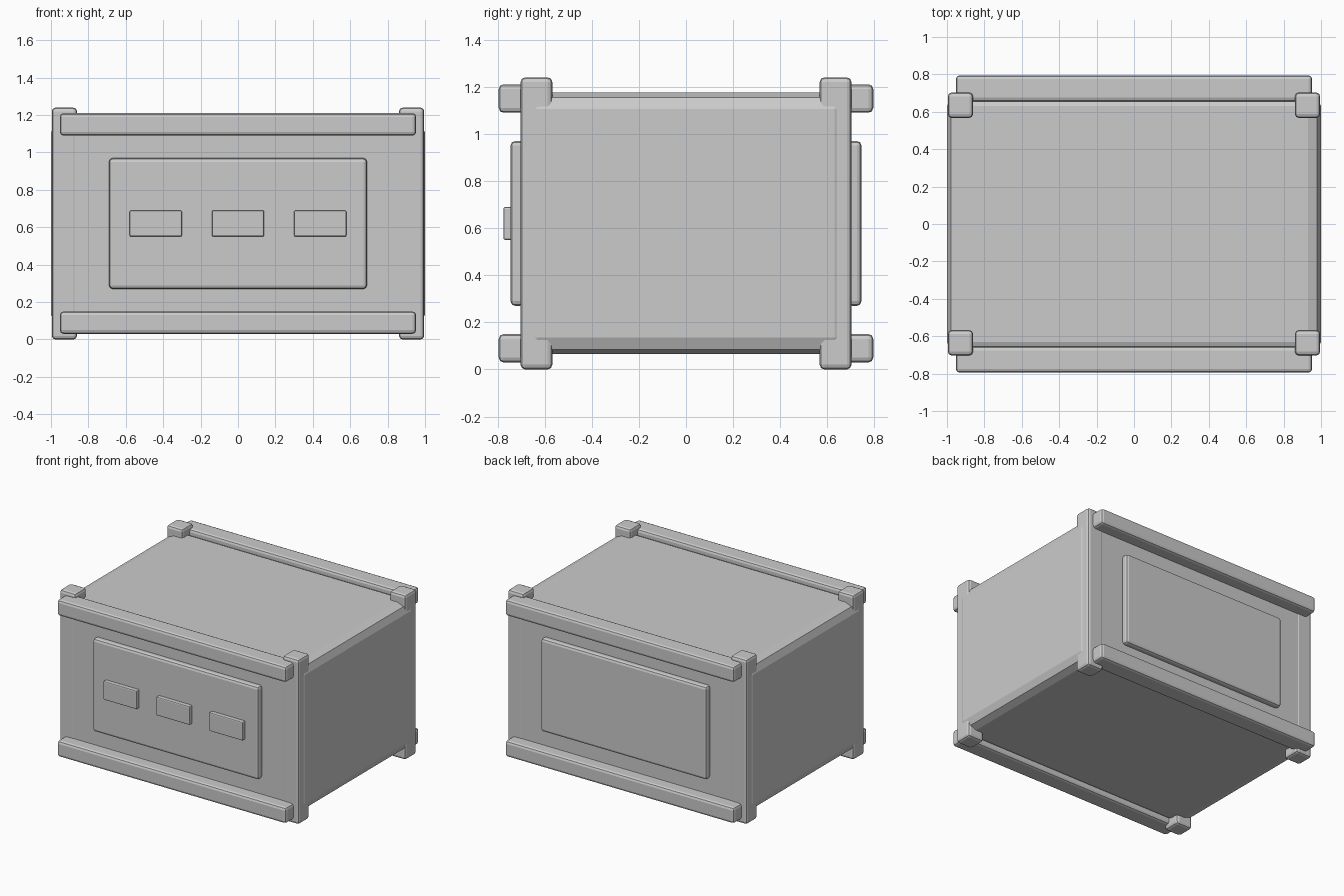
import bpy

if "Cube" in bpy.data.objects:
    bpy.data.objects.remove(bpy.data.objects["Cube"])


def box(name, center, size, bevel, segments=2):
    """Rounded box with its true size stored in the mesh."""
    bpy.ops.mesh.primitive_cube_add(size=1, location=center)
    ob = bpy.context.object
    ob.name = name
    for v in ob.data.vertices:
        v.co = [c * s for c, s in zip(v.co, size)]
    mod = ob.modifiers.new("rounded_edges", "BEVEL")
    mod.width = bevel
    mod.segments = segments
    return ob


MID_Z = 0.62

# Main container body with broad rounded edges
box("body", (0, 0, MID_Z), (2.0, 1.40, 1.11), 0.07)

# Corner posts
for sx, side in ((-1, "left"), (1, "right")):
    for sy, end in ((-1, "front"), (1, "back")):
        box(f"{end}_{side}_post", (sx * 0.928, sy * 0.635, MID_Z),
            (0.135, 0.135, 1.24), 0.02)

# Rails and raised panels on the front and back
for sy, end in ((-1, "front"), (1, "back")):
    for sz, level in ((-1, "lower"), (1, "upper")):
        box(f"{end}_{level}_rail", (0, sy * 0.725, MID_Z + sz * 0.53),
            (1.905, 0.14, 0.12), 0.02)
    box(f"{end}_panel", (0, sy * 0.715, MID_Z), (1.38, 0.06, 0.70), 0.02)

# Small raised plates on the front panel
for i, x in enumerate((-0.44, 0, 0.44)):
    box(f"front_plate_{i + 1}", (x, -0.755, MID_Z), (0.28, 0.04, 0.14), 0.008)
